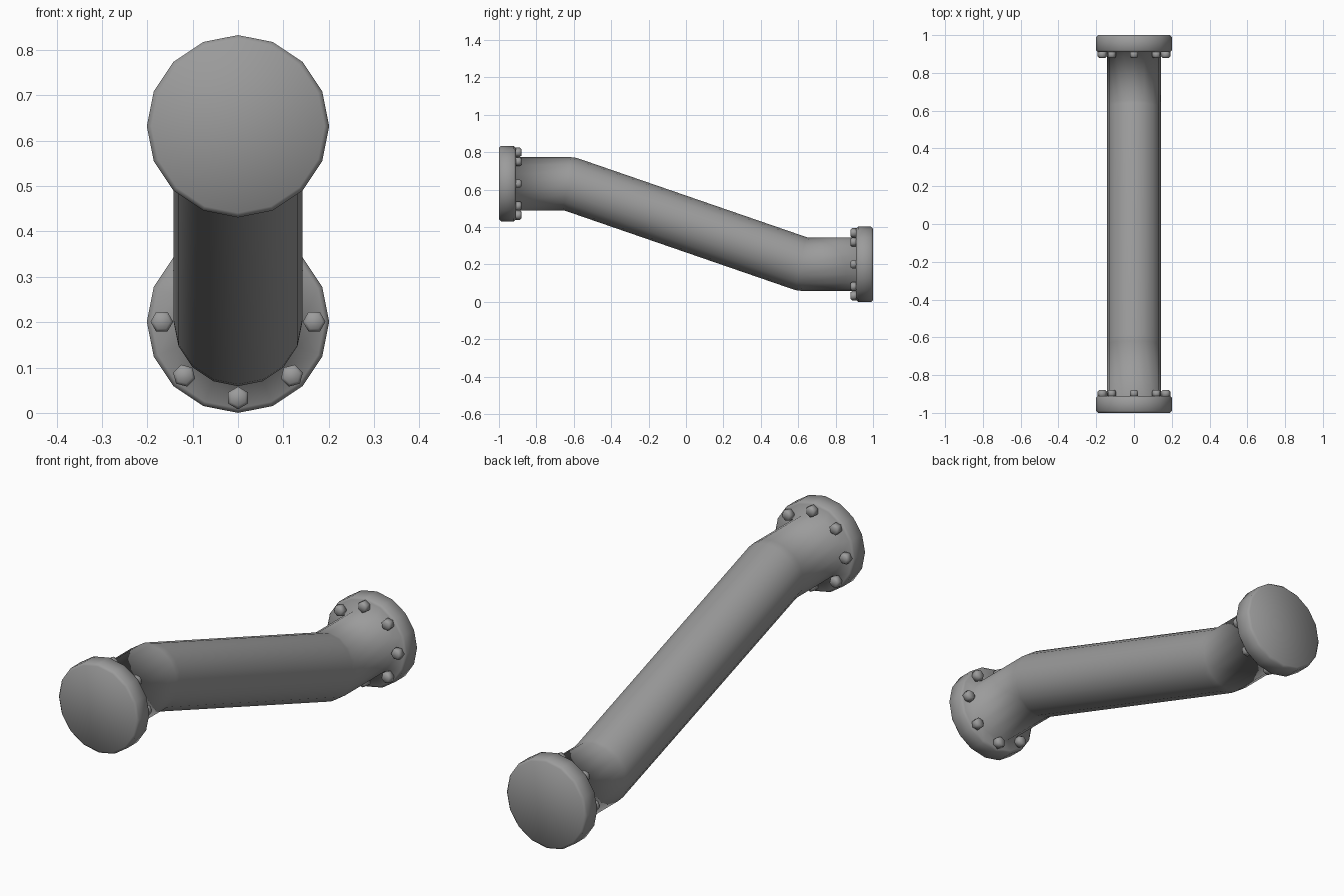
import bpy
import bmesh
from math import sin, cos, tan, atan, pi

cube = bpy.data.objects.get("Cube")
if cube:
    bpy.data.objects.remove(cube, do_unlink=True)

grey = bpy.data.materials.new("pipe_grey")
grey.use_nodes = True
colour = (0.33, 0.33, 0.33, 1)
grey.diffuse_color = colour
grey.node_tree.nodes["Principled BSDF"].inputs["Base Color"].default_value = colour

HEIGHT = 0.833          # total height
RADIUS = 0.201          # flange radius
PIPE = 0.142            # pipe radius
TOP = HEIGHT - RADIUS   # height of the front axis
BEND = 0.625            # distance of each bend from the middle
SLOPE = (TOP - HEIGHT / 2) / BEND
ANGLE = atan(SLOPE)


def loft(bm, rings, sides, x=0.0, turn=0.0):
    """Skin rings given as (y, z, radius, shear) along y, with capped ends."""
    loops = []
    for y, z, r, shear in rings:
        loop = []
        for i in range(sides):
            a = turn + 2 * pi * i / sides
            loop.append(bm.verts.new((x + r * cos(a), y + shear * r * sin(a), z + r * sin(a))))
        loops.append(loop)
    for p, q in zip(loops, loops[1:]):
        for i in range(sides):
            j = (i + 1) % sides
            bm.faces.new((p[i], p[j], q[j], q[i]))
    bm.faces.new(loops[0])
    bm.faces.new(loops[-1])


def finish(bm, name):
    bmesh.ops.recalc_face_normals(bm, faces=bm.faces)
    for f in bm.faces:
        f.smooth = True
    mesh = bpy.data.meshes.new(name)
    bm.to_mesh(mesh)
    bm.free()
    mesh.materials.append(grey)
    obj = bpy.data.objects.new(name, mesh)
    bpy.context.collection.objects.link(obj)


def opposite(rings):
    """Half turn of the rings about the middle of the pipe."""
    return [(-y, HEIGHT - z, r, s) for y, z, r, s in reversed(rings)]


# Offset pipe with a bevelled flange at each end
soft = 0.012
front = [
    (-1.0, TOP, RADIUS - 0.01, 0),
    (-0.99, TOP, RADIUS, 0),
    (-0.92, TOP, RADIUS, 0),
    (-0.91, TOP, RADIUS - 0.01, 0),
    (-0.91, TOP, PIPE, 0),
    (-BEND - soft, TOP, PIPE, tan(ANGLE * 0.4)),
    (-BEND + soft, TOP - soft * SLOPE, PIPE, tan(ANGLE * 0.6)),
]
bm = bmesh.new()
loft(bm, front + opposite(front), 16)
finish(bm, "flanged_pipe")

# Eight hexagonal bolts on the inner face of each flange
for name, flip in (("front_bolts", False), ("back_bolts", True)):
    bm = bmesh.new()
    for k in range(8):
        a = k * pi / 4
        z = TOP + 0.168 * sin(a)
        bolt = [(-0.915, z, 0.025, 0), (-0.888, z, 0.025, 0), (-0.88, z, 0.018, 0)]
        loft(bm, opposite(bolt) if flip else bolt, 6, 0.168 * cos(a), -a if flip else a)
    finish(bm, name)
